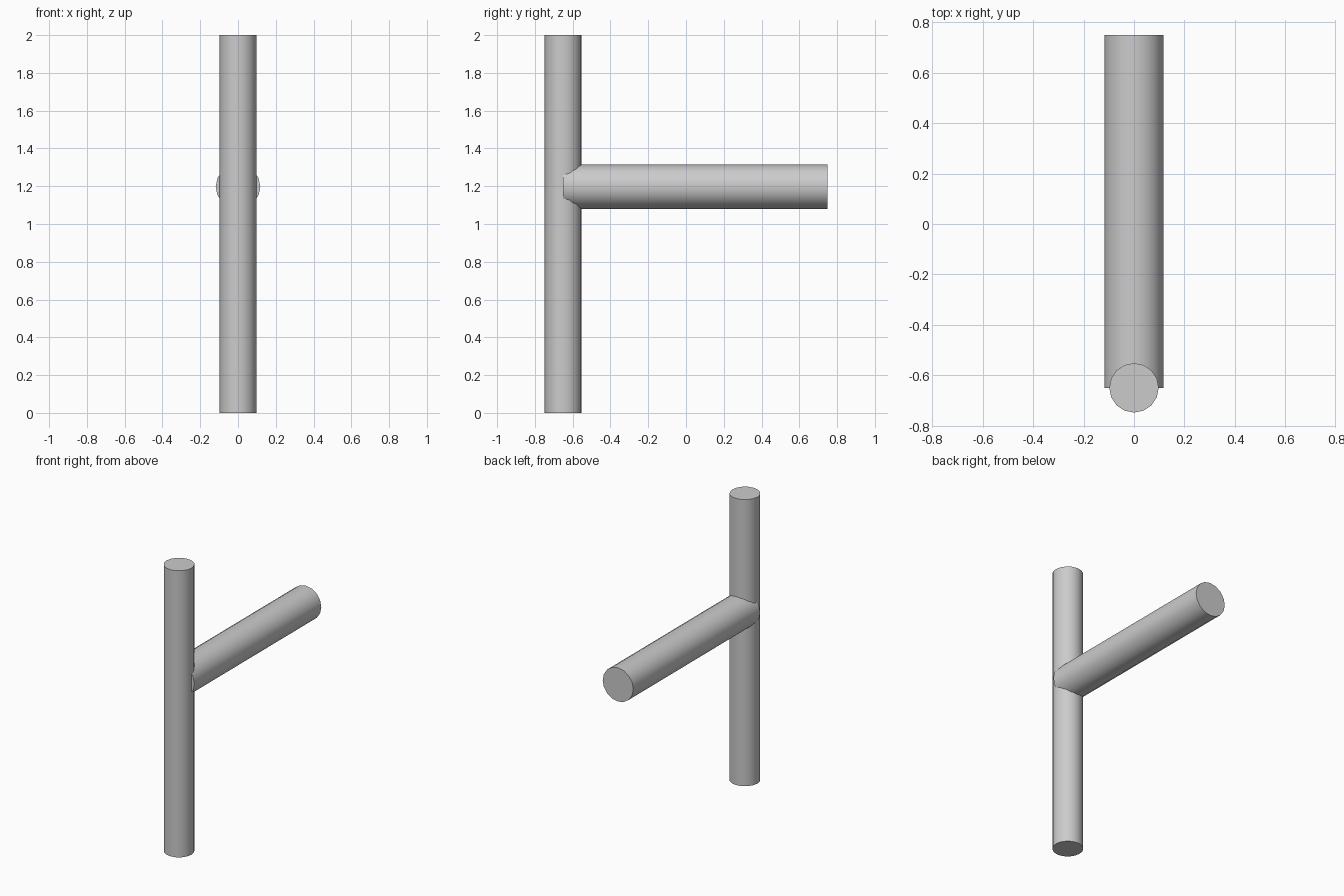
import bpy
import math

cube = bpy.data.objects.get("Cube")
if cube:
    bpy.data.objects.remove(cube, do_unlink=True)

# Single plain grey
grey = bpy.data.materials.new("plain grey")
grey.use_nodes = True
colour = (0.6, 0.6, 0.6, 1)
grey.diffuse_color = colour
grey.node_tree.nodes["Principled BSDF"].inputs["Base Color"].default_value = colour


def rod(name, radius, length, centre, tilt=0):
    """Capped 16-sided cylinder with smooth sides and sharp rims."""
    bpy.ops.mesh.primitive_cylinder_add(
        vertices=16, radius=radius, depth=length,
        location=centre, rotation=(tilt, 0, 0))
    obj = bpy.context.object
    obj.name = name
    obj.data.materials.append(grey)
    bpy.ops.object.shade_smooth_by_angle(angle=math.radians(40))
    return obj


# Upright post at the front
rod("upright_post", 0.098, 2.0, (0, -0.65, 1.0))

# Side arm running back from the post's axis
rod("side_arm", 0.118, 1.4, (0, 0.05, 1.198), math.radians(90))
